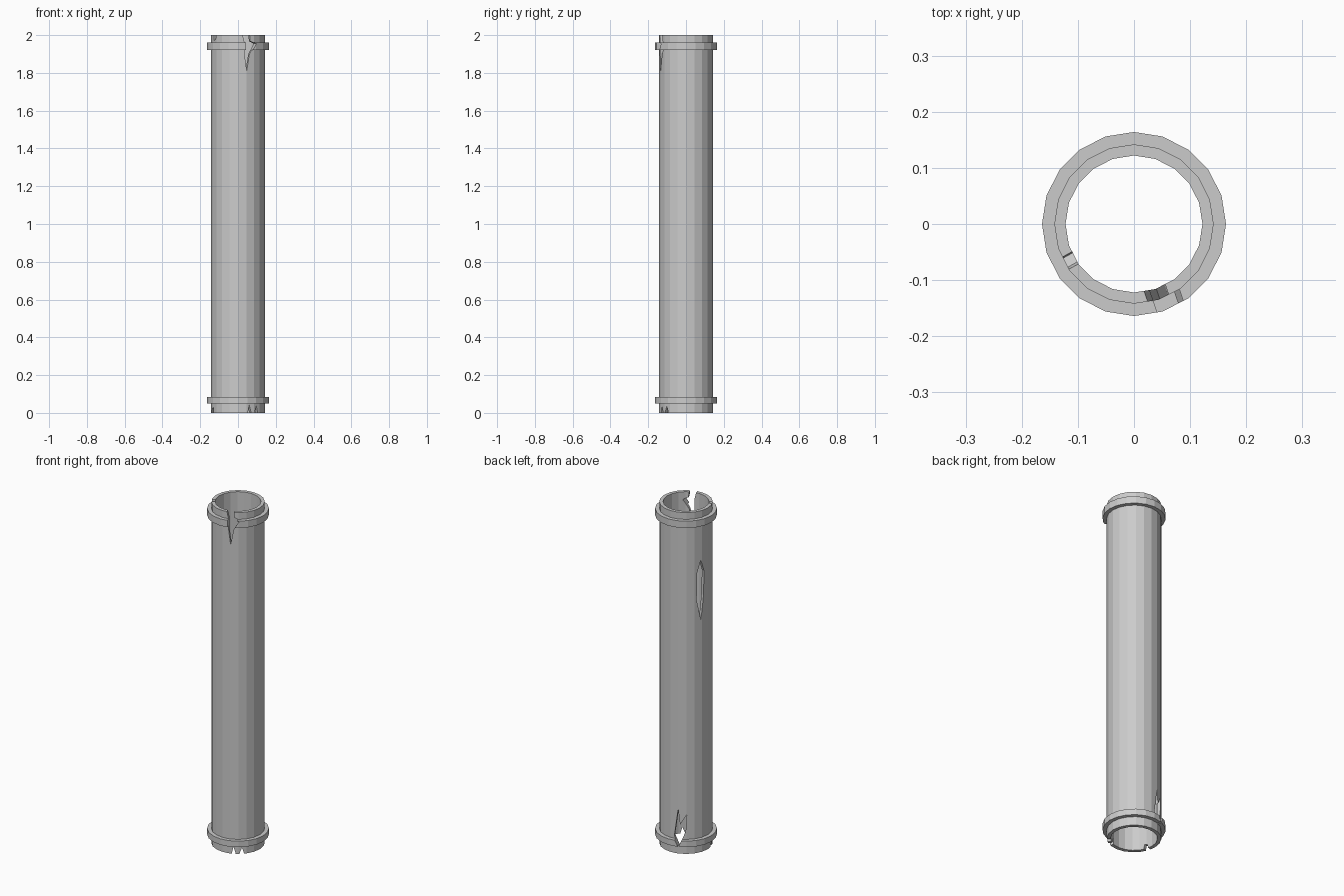
import bpy, bmesh
from math import cos, sin, radians, tau

if "Cube" in bpy.data.objects:
    bpy.data.objects.remove(bpy.data.objects["Cube"])

SIDES = 20


def finish(bm, name):
    bmesh.ops.recalc_face_normals(bm, faces=bm.faces)
    mesh = bpy.data.meshes.new(name)
    bm.to_mesh(mesh)
    bm.free()
    obj = bpy.data.objects.new(name, mesh)
    bpy.context.collection.objects.link(obj)
    return obj


def lathe(name, profile):
    """Revolve a closed (radius, z) profile around z."""
    bm = bmesh.new()
    rings = [[bm.verts.new((r * cos(tau * i / SIDES), r * sin(tau * i / SIDES), z))
              for r, z in profile] for i in range(SIDES)]
    n = len(profile)
    for i in range(SIDES):
        a, b = rings[i], rings[(i + 1) % SIDES]
        for j in range(n):
            k = (j + 1) % n
            bm.faces.new((a[j], b[j], b[k], a[k]))
    return finish(bm, name)


def crack_cutter(name, angle, outline):
    """Prism of a (sideways, z) outline, pushed radially through the wall."""
    c, s = cos(radians(angle)), sin(radians(angle))
    bm = bmesh.new()
    inner, outer = [[bm.verts.new((r * c - u * s, r * s + u * c, z)) for u, z in outline]
                    for r in (0.085, 0.2)]
    n = len(outline)
    bm.faces.new(inner)
    bm.faces.new(outer)
    for j in range(n):
        k = (j + 1) % n
        bm.faces.new((inner[j], inner[k], outer[k], outer[j]))
    obj = finish(bm, name)
    obj.hide_render = True
    return obj


# Hollow pipe with a raised collar near each end
R_IN, R_OUT, R_COLLAR = 0.122, 0.142, 0.164
pipe = lathe("pipe", [
    (R_IN, 0), (R_OUT, 0),
    (R_OUT, 0.05), (R_COLLAR, 0.05), (R_COLLAR, 0.085), (R_OUT, 0.085),
    (R_OUT, 1.92), (R_COLLAR, 1.92), (R_COLLAR, 1.96), (R_OUT, 1.96),
    (R_OUT, 2), (R_IN, 2)])

# Damage: split rim, chips, torn hole in the wall and lower crack
cracks = {
    "top_split": (-71, [(-0.027, 2.02), (-0.012, 1.96), (-0.012, 1.9), (0.0, 1.81),
                        (0.016, 1.9), (0.05, 1.955), (0.02, 1.968), (0.016, 2.02)]),
    "top_chip": (209, [(-0.012, 2.02), (-0.008, 1.972), (0.01, 1.978), (0.018, 2.02)]),
    "wall_hole": (159, [(0.0, 1.71), (0.022, 1.64), (0.018, 1.5), (0.0, 1.36),
                        (-0.025, 1.48), (-0.022, 1.64)]),
    "lower_crack": (112, [(-0.01, 0.26), (0.0, 0.17), (0.036, 0.23), (0.03, 0.13),
                          (-0.005, 0.045), (-0.032, 0.1)]),
    "bottom_chip_a": (-60, [(-0.025, -0.02), (-0.012, 0.042), (0.006, -0.02)]),
    "bottom_chip_b": (-48, [(-0.018, -0.02), (0.004, 0.036), (0.022, -0.02)]),
    "bottom_chip_c": (198, [(-0.018, -0.02), (-0.006, 0.022), (0.01, 0.028), (0.018, -0.02)]),
}
bpy.context.view_layer.objects.active = pipe
for name, (angle, outline) in cracks.items():
    cutter = crack_cutter(name + "_cutter", angle, outline)
    mod = pipe.modifiers.new(name, 'BOOLEAN')
    mod.operation = 'DIFFERENCE'
    mod.solver = 'EXACT'
    mod.object = cutter
    bpy.ops.object.modifier_apply(modifier=mod.name)
    bpy.data.objects.remove(cutter)
